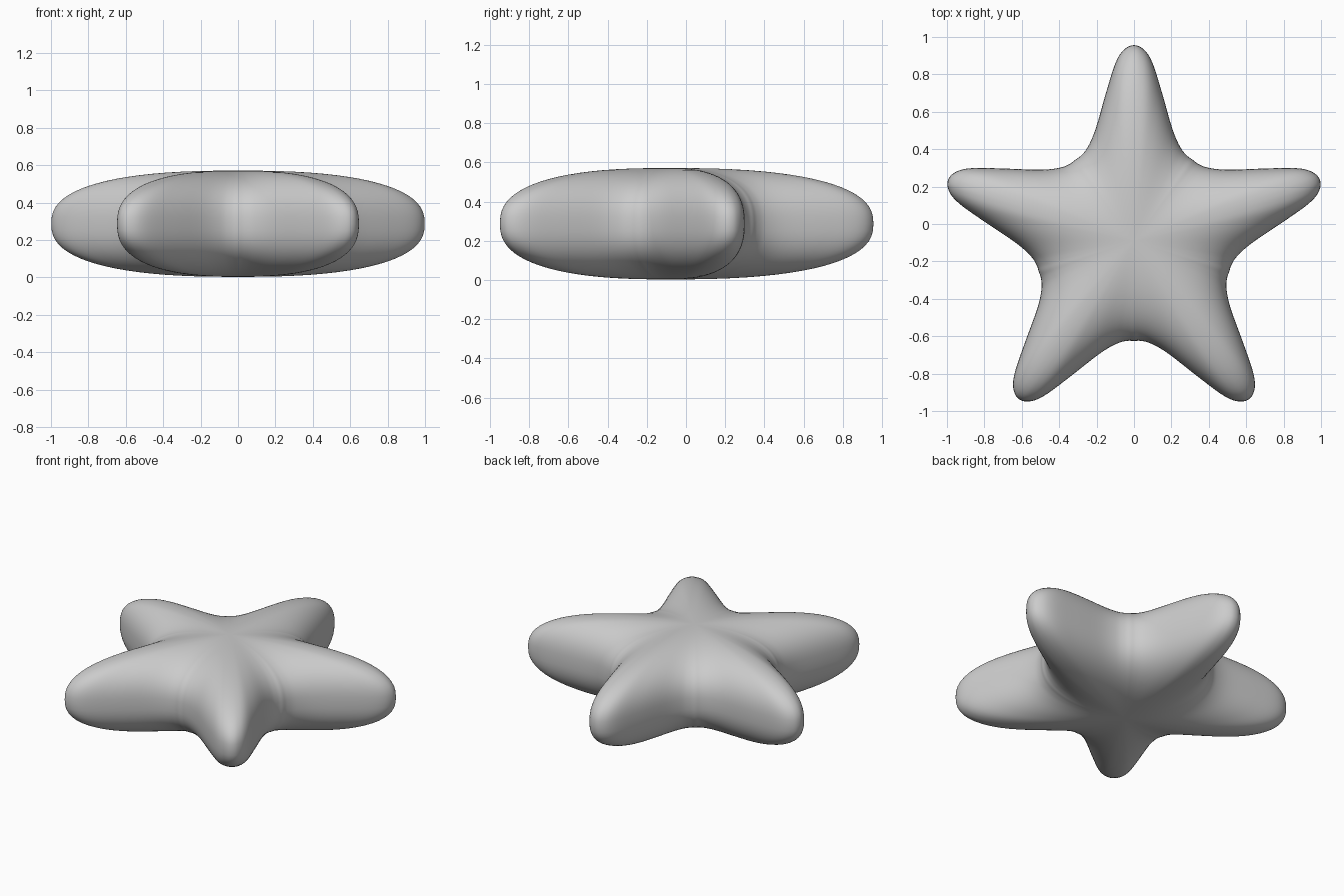
import bpy, bmesh, math
from mathutils import Vector, Matrix

if "Cube" in bpy.data.objects:
    bpy.data.objects.remove(bpy.data.objects["Cube"])

CENTRE = Vector((0, -0.09, 0.287))   # middle of the five arms
HALF_HEIGHT = 0.284
POWER = 2.5                          # fullness of the puffy profile
RINGS = 40
STEPS = 4

# Half outline of one arm (along, across), from near the tip to near the valley
half_arm = [(1.036, 0.035), (1.0, 0.073), (0.93, 0.107), (0.787, 0.151),
            (0.596, 0.206), (0.50, 0.248), (0.455, 0.284)]
tip, valley = (1.046, 0), (0.433, 0.3146)


def star_outline():
    """Five rotated arms joined into one smooth closed loop."""
    arm = [(u, -v) for u, v in reversed(half_arm)] + [tip] + half_arm + [valley]
    pts = []
    for k in range(5):
        turn = Matrix.Rotation(math.radians(90 + 72 * k), 2)
        pts += [turn @ Vector(p) for p in arm]
    loop, n = [], len(pts)
    for i in range(n):
        a, b, c, d = (pts[(i + j) % n] for j in (-1, 0, 1, 2))
        for s in range(STEPS):
            t = s / STEPS
            loop.append(0.5 * (2 * b + (c - a) * t + (2 * a - 5 * b + 4 * c - d) * t * t
                               + (3 * b - a - 3 * c + d) * t ** 3))
    return loop


# Puffy star: scaled outlines stacked along a superellipse profile
outline = star_outline()
bm = bmesh.new()
bottom = bm.verts.new(CENTRE - Vector((0, 0, HALF_HEIGHT)))
top = bm.verts.new(CENTRE + Vector((0, 0, HALF_HEIGHT)))
rings = []
for i in range(1, RINGS):
    phi = -math.pi / 2 + math.pi * i / RINGS
    scale = math.cos(phi) ** (2 / POWER)
    z = math.copysign(abs(math.sin(phi)) ** (2 / POWER), phi) * HALF_HEIGHT
    rings.append([bm.verts.new(CENTRE + Vector((p.x * scale, p.y * scale, z)))
                  for p in outline])
n = len(outline)
for j in range(n):
    k = (j + 1) % n
    bm.faces.new((bottom, rings[0][k], rings[0][j]))
    bm.faces.new((top, rings[-1][j], rings[-1][k]))
    for lo, hi in zip(rings, rings[1:]):
        bm.faces.new((lo[j], lo[k], hi[k], hi[j]))
bmesh.ops.recalc_face_normals(bm, faces=bm.faces)
for f in bm.faces:
    f.smooth = True
mesh = bpy.data.meshes.new("puffy_star")
bm.to_mesh(mesh)
bm.free()
star = bpy.data.objects.new("puffy_star", mesh)
bpy.context.collection.objects.link(star)
